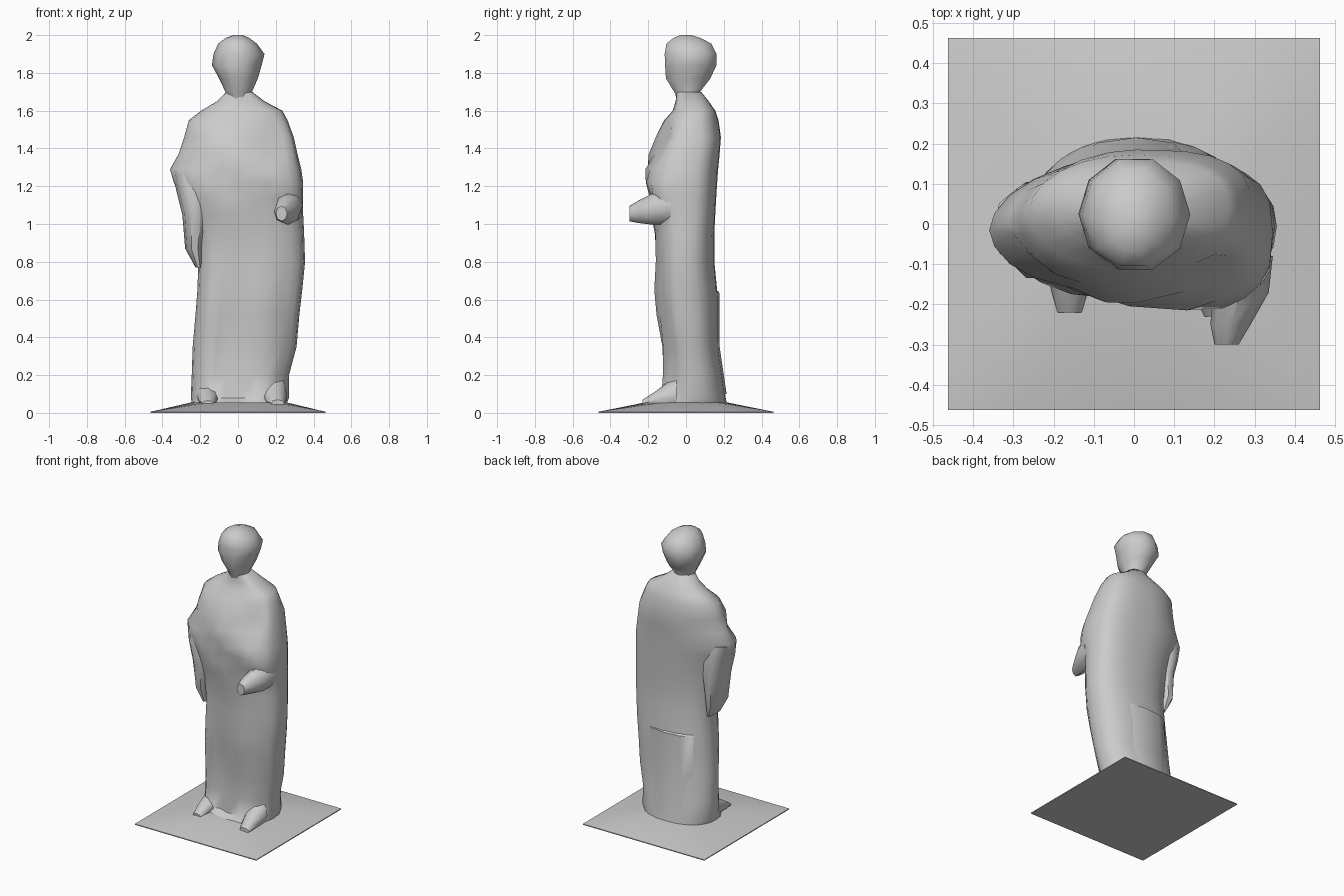
import bpy, bmesh, math

SEG = 24


def spow(v, p):
    return math.copysign(abs(v) ** p, v)


def loft(name, rings, angle=50):
    """Skin equal-length rings, cap both ends and shade smooth."""
    bm = bmesh.new()
    vr = [[bm.verts.new(p) for p in r] for r in rings]
    n = len(vr[0])
    for a, b in zip(vr, vr[1:]):
        for i in range(n):
            j = (i + 1) % n
            bm.faces.new((a[i], a[j], b[j], b[i]))
    bm.faces.new(vr[0][::-1])
    bm.faces.new(vr[-1])
    bmesh.ops.recalc_face_normals(bm, faces=bm.faces[:])
    me = bpy.data.meshes.new(name)
    bm.to_mesh(me)
    bm.free()
    ob = bpy.data.objects.new(name, me)
    bpy.context.collection.objects.link(ob)
    bpy.context.view_layer.objects.active = ob
    ob.select_set(True)
    bpy.ops.object.shade_smooth_by_angle(angle=math.radians(angle))
    ob.select_set(False)
    return ob


def section(z, xl, xr, yf, yb, pl=0.9, pr=0.9, n=SEG):
    """Egg-shaped level: left/right and front/back extents, squareness per side."""
    cx, cy = (xl + xr) / 2, (yf + yb) / 2
    pts = []
    for i in range(n):
        t = 2 * math.pi * i / n
        c, s = math.cos(t), math.sin(t)
        p = pr if c > 0 else pl
        pts.append([cx + (xr - xl) / 2 * spow(c, p),
                    cy + (yb - yf) / 2 * spow(s, p), z])
    return pts


def drape(pts):
    """Press cloth folds into the front of a robe level."""
    for p in pts:
        x, y, z = p
        if y > -0.03 or z > 1.56:
            continue
        if 0.06 < z < 0.95:
            # hollow between the legs with a vertical pleat
            fade = min(1, (0.95 - z) / 0.4)
            p[1] += fade * (0.045 * math.exp(-((x + 0.03) / 0.05) ** 2)
                            - 0.012 * math.cos(x * 38))
        elif z >= 0.95:
            # sash running from the left shoulder to the right hip
            d = z - (1.34 - 0.55 * x)
            p[1] -= 0.022 * math.exp(-(d / 0.06) ** 2)
            p[1] += 0.02 * math.exp(-((d + 0.13) / 0.06) ** 2)
            # hollow under the right shoulder
            p[1] += 0.06 * math.exp(-((x - 0.2) / 0.08) ** 2 - ((z - 1.44) / 0.07) ** 2)
    return pts


# robe: z, left, right, front, back
levels = [
    (0.03, -0.24, 0.25, -0.20, 0.22), (0.08, -0.25, 0.27, -0.14, 0.21),
    (0.20, -0.245, 0.27, -0.13, 0.195), (0.35, -0.24, 0.31, -0.13, 0.17),
    (0.52, -0.225, 0.325, -0.155, 0.17), (0.65, -0.215, 0.34, -0.165, 0.165),
    (0.80, -0.21, 0.355, -0.16, 0.15), (0.95, -0.235, 0.35, -0.165, 0.15),
    (1.05, -0.27, 0.345, -0.185, 0.155), (1.14, -0.305, 0.345, -0.20, 0.16),
    (1.22, -0.34, 0.345, -0.205, 0.165), (1.29, -0.36, 0.335, -0.20, 0.17),
    (1.37, -0.315, 0.315, -0.18, 0.178), (1.46, -0.285, 0.295, -0.16, 0.185),
    (1.55, -0.26, 0.262, -0.115, 0.172), (1.60, -0.195, 0.235, -0.07, 0.155),
    (1.65, -0.11, 0.14, -0.055, 0.12), (1.70, -0.06, 0.075, -0.05, 0.08),
]
robe = []
for lv in levels:
    k = max(0, min(1, (lv[0] - 0.8) / 0.3)) * (1 if lv[0] < 1.5 else 0.4)
    robe.append(drape(section(*lv, pl=0.9 + 0.2 * k, pr=0.85 - 0.2 * k)))
loft("robe", robe)

# head and neck
loft("head", [section(*lv, pl=1.0, pr=1.0, n=10) for lv in [
    (1.62, -0.065, 0.08, -0.045, 0.09), (1.69, -0.062, 0.07, -0.06, 0.07),
    (1.77, -0.10, 0.105, -0.112, 0.135), (1.84, -0.138, 0.125, -0.118, 0.168),
    (1.90, -0.13, 0.14, -0.12, 0.168), (1.955, -0.105, 0.10, -0.11, 0.14),
    (1.985, -0.065, 0.06, -0.07, 0.08), (2.0, -0.025, 0.025, -0.03, 0.03)]], 60)

# base: square sloping up to the hem
square = []
for i in range(SEG):
    t = 2 * math.pi * i / SEG
    c, s = math.cos(t), math.sin(t)
    m = max(abs(c), abs(s))
    square.append((0.463 * c / m, 0.463 * s / m))
loft("base", [[(x, y, 0.0) for x, y in square],
              [(x, y, 0.006) for x, y in square],
              section(0.055, -0.25, 0.26, -0.22, 0.22)], 40)


def limb(name, stations, n=8):
    """Tapered limb through (x, y, z, half width, half height), sections facing -y."""
    loft(name, [[(x + w * math.cos(2 * math.pi * i / n), y,
                  z + h * math.sin(2 * math.pi * i / n)) for i in range(n)]
                for x, y, z, w, h in stations])


# raised forearm and hand
limb("forearm", [(0.27, -0.08, 1.10, 0.075, 0.10), (0.265, -0.17, 1.08, 0.07, 0.085),
                 (0.24, -0.25, 1.065, 0.05, 0.06), (0.23, -0.30, 1.055, 0.03, 0.04)])

# feet under the hem
limb("left_foot", [(-0.16, -0.05, 0.09, 0.06, 0.07), (-0.16, -0.15, 0.07, 0.05, 0.04),
                   (-0.16, -0.22, 0.05, 0.03, 0.015)])
limb("right_foot", [(0.19, -0.05, 0.10, 0.07, 0.10), (0.20, -0.16, 0.07, 0.055, 0.045),
                    (0.21, -0.23, 0.05, 0.035, 0.02)])

# hanging sleeve on the left arm
loft("hanging_sleeve", [section(*lv, n=10) for lv in [
    (0.77, -0.225, -0.19, -0.08, 0.06), (0.87, -0.28, -0.18, -0.11, 0.09),
    (1.05, -0.295, -0.15, -0.135, 0.10), (1.17, -0.325, -0.15, -0.14, 0.11),
    (1.28, -0.35, -0.18, -0.11, 0.09)]])

# back panel of the skirt below the cloak hem
loft("back_skirt", [section(*lv, n=12) for lv in [
    (0.10, -0.17, 0.18, 0.0, 0.215), (0.35, -0.17, 0.22, 0.0, 0.178),
    (0.64, -0.16, 0.24, 0.0, 0.176), (0.655, -0.15, 0.23, 0.0, 0.15)]])
